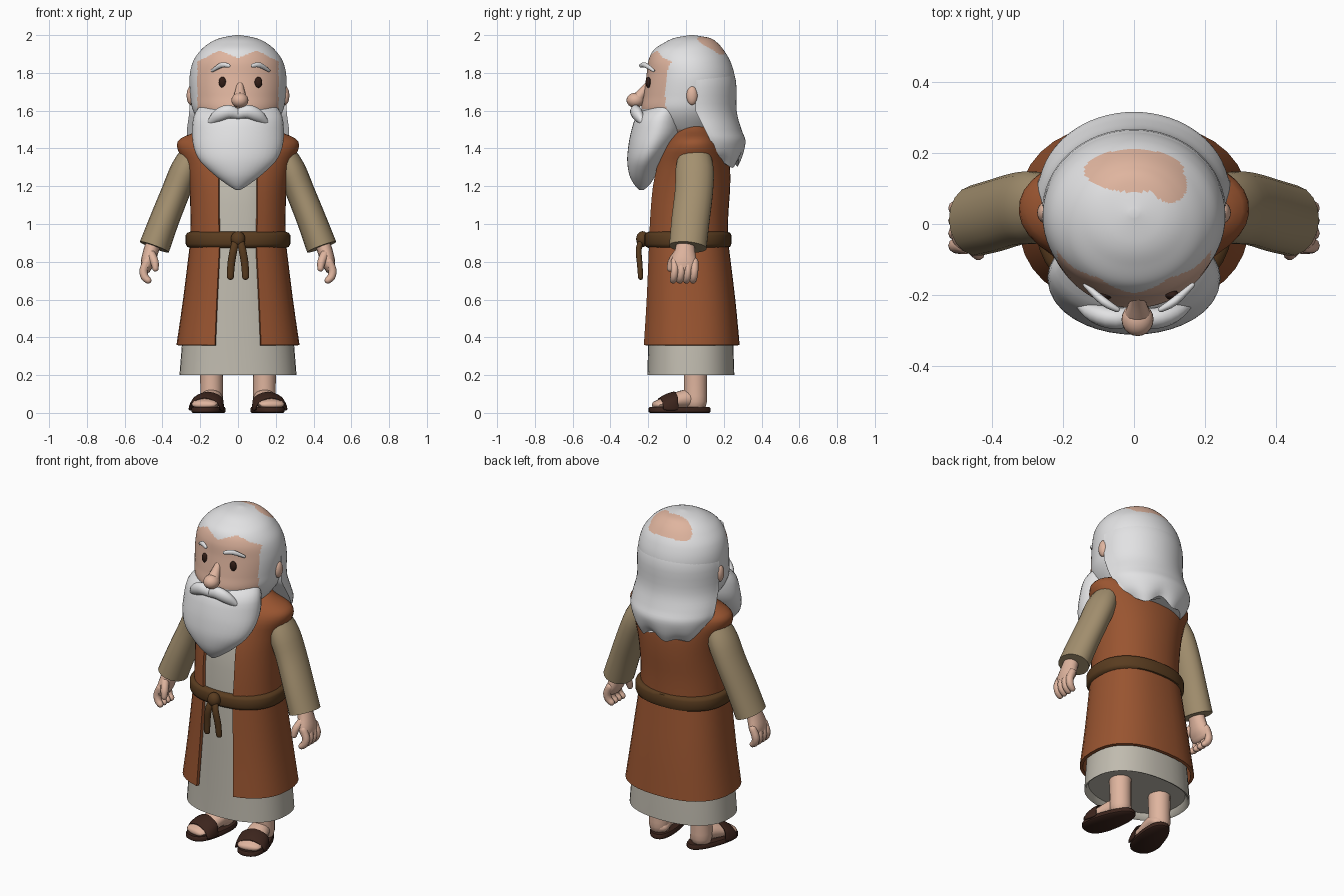
import bpy, bmesh, math
from mathutils import Vector, Matrix

if "Cube" in bpy.data.objects:
    bpy.data.objects.remove(bpy.data.objects["Cube"])


def material(name, rgb):
    m = bpy.data.materials.new(name)
    m.diffuse_color = (*rgb, 1)
    m.use_nodes = True
    m.node_tree.nodes["Principled BSDF"].inputs["Base Color"].default_value = m.diffuse_color
    return m


SKIN = material("skin", (.74, .46, .345))
WHITE = material("white_hair", (.76, .76, .77))
RUST = material("rust_cloth", (.32, .09, .03))
TAN = material("tan_cloth", (.37, .28, .16))
LINEN = material("linen", (.53, .50, .43))
BELT = material("belt_brown", (.10, .045, .014))
SANDAL = material("sandal_brown", (.045, .018, .012))
EYE = material("eye_brown", (.03, .012, .008))


def smooth_path(rows, sub):
    """Catmull-Rom through rows of equal length."""
    out, n = [], len(rows)
    for i in range(n - 1):
        a, b, c, d = rows[max(i - 1, 0)], rows[i], rows[i + 1], rows[min(i + 2, n - 1)]
        for k in range(sub):
            t = k / sub
            out.append([.5 * (2 * q + (r - p) * t + (2 * p - 5 * q + 4 * r - s) * t * t
                              + (3 * q - p - 3 * r + s) * t ** 3)
                        for p, q, r, s in zip(a, b, c, d)])
    out.append(list(rows[-1]))
    return out


def skin_rings(name, rings, mats, closed=True, rule=None, xf=None, solid=0, angle=45):
    """Bridge rings of points into one object."""
    bm = bmesh.new()
    vs = [[bm.verts.new(xf(Vector(p)) if xf else p) for p in r] for r in rings]
    m = len(vs[0])
    for a, b in zip(vs, vs[1:]):
        for j in range(m if closed else m - 1):
            k = (j + 1) % m
            bm.faces.new((a[j], a[k], b[k], b[j]))
    if closed:
        bm.faces.new(vs[0])
        bm.faces.new(vs[-1])
    bmesh.ops.recalc_face_normals(bm, faces=bm.faces[:])
    if rule:
        for f in bm.faces:
            f.material_index = rule(f.calc_center_median())
    me = bpy.data.meshes.new(name)
    bm.to_mesh(me)
    bm.free()
    for mt in mats:
        me.materials.append(mt)
    ob = bpy.data.objects.new(name, me)
    bpy.context.collection.objects.link(ob)
    bpy.ops.object.select_all(action='DESELECT')
    ob.select_set(True)
    bpy.context.view_layer.objects.active = ob
    if solid:
        md = ob.modifiers.new("thickness", 'SOLIDIFY')
        md.thickness, md.offset = solid, 0
        bpy.ops.object.modifier_apply(modifier=md.name)
    bpy.ops.object.shade_smooth_by_angle(angle=math.radians(angle))
    return ob


def loft(name, rows, *mats, seg=32, n=2.0, sub=3, gap=False, **kw):
    """Rows of (z, front y, back y, half width[, front gap])."""
    rings = []
    for row in smooth_path(rows, sub):
        z, yf, yb, rx = row[:4]
        a0 = math.asin((row[4] / rx) ** (n / 2)) if gap else 0
        ring = []
        for j in range(seg + 1 if gap else seg):
            t = -math.pi / 2 + a0 + (2 * math.pi - 2 * a0) * j / seg
            c, s = math.cos(t), math.sin(t)
            ring.append((rx * math.copysign(abs(c) ** (2 / n), c),
                         (yf + yb) / 2 + (yb - yf) / 2 * math.copysign(abs(s) ** (2 / n), s), z))
        rings.append(ring)
    return skin_rings(name, rings, mats, closed=not gap, **kw)


def tube(name, rows, mat, seg=14, sub=3, ref=(0, 1, 0), round_ends=True, **kw):
    """Rows of (x, y, z, half width, half depth along ref)."""
    path = smooth_path(rows, sub)
    pts = [Vector(p[:3]) for p in path]
    ref, rings = Vector(ref), []

    def ring(c, t, w, d):
        u = ref.cross(t).normalized()
        v = t.cross(u)
        return [c + u * w * math.cos(a) + v * d * math.sin(a)
                for a in (2 * math.pi * j / seg for j in range(seg))]

    last = len(path) - 1
    for i, p in enumerate(path):
        t = (pts[min(i + 1, last)] - pts[max(i - 1, 0)]).normalized()
        w, d = p[3:5]
        caps = [math.radians(a) for a in (80, 55, 28)] if round_ends else []
        r = min(w, d)
        if i == 0:
            rings += [ring(pts[i] - t * r * math.sin(a), t, w * math.cos(a), d * math.cos(a)) for a in caps]
        rings.append(ring(pts[i], t, w, d))
        if i == last:
            rings += [ring(pts[i] + t * r * math.sin(a), t, w * math.cos(a), d * math.cos(a))
                      for a in reversed(caps)]
    return skin_rings(name, rings, [mat], **kw)


def ball(name, c, r, mat):
    rows = []
    for i in range(13):
        a = math.pi * (i + .15) / 12.3 - math.pi / 2
        rows.append((c[2] + r[2] * math.sin(a), c[1] - r[1] * math.cos(a),
                     c[1] + r[1] * math.cos(a), r[0] * math.cos(a)))
    return loft(name, rows, mat, seg=20, sub=1, xf=lambda p: p + Vector((c[0], 0, 0)))


# Head: skin face with hairline and bald patch, hair elsewhere
def head_rule(p):
    x = abs(p.x)
    line = 1.88 + .38 * x if x < .1 else 1.918 - .5 * (x - .1)
    face = p.y < -.075 and x < .215 and 1.61 < p.z < line
    bald = p.z > 1.85 and ((p.x / .14) ** 2 + ((p.y - .15) / .06) ** 2 < 1
                           or ((p.x - .1) / .05) ** 2 + ((p.y - .11) / .05) ** 2 < 1)
    return 0 if face or bald or p.z < 1.5 else 1


loft("head", [(1.42, -.08, .12, .10), (1.52, -.2, .2, .19), (1.6, -.235, .25, .238),
              (1.68, -.225, .26, .252), (1.78, -.21, .258, .256), (1.86, -.2, .235, .238),
              (1.92, -.172, .2, .197), (1.96, -.115, .165, .148), (1.985, -.06, .125, .092),
              (2.0, .02, .04, .012)], SKIN, WHITE, seg=144, sub=10, rule=head_rule)


# Long hair falling behind the ears with a ragged hem
def ragged(p):
    p.y = max(p.y, .05 if p.z > 1.6 else .05 + (1.6 - p.z) * .5)
    if p.z < 1.44:
        a = math.atan2(p.x, p.y - .05)
        p.z += (.016 * math.sin(9 * a) + .012 * math.sin(5 * a + 1)) * (1.44 - p.z) / .12
    return p


loft("back_hair", [(1.87, -.19, .222, .22), (1.76, -.2, .264, .256), (1.6, -.2, .268, .258),
                   (1.5, -.16, .294, .27), (1.44, -.12, .315, .265), (1.37, -.04, .302, .228),
                   (1.32, .05, .278, .17)], WHITE, seg=64, sub=4, xf=ragged)

# Beard
loft("beard", [(1.63, -.19, .0, .2), (1.57, -.262, .0, .234), (1.48, -.293, -.01, .243),
               (1.4, -.307, -.06, .233), (1.33, -.311, -.115, .198), (1.26, -.3, -.16, .125),
               (1.21, -.275, -.19, .06), (1.18, -.248, -.225, .012)], WHITE, seg=36, n=1.9)

# Nose
tube("nose_bridge", [(.01, -.198, 1.75, .016, .012), (.01, -.222, 1.71, .024, .022),
                     (.01, -.255, 1.665, .038, .032)], SKIN)
ball("nose_tip", (.01, -.268, 1.655), (.045, .047, .04), SKIN)

for s, side in ((1, "right"), (-1, "left")):
    def flip(p, s=s):
        return Vector((p.x * s, p.y, p.z))

    # Face details
    ball(side + "_eye", (.013 + s * .095, -.2, 1.75), (.02, .014, .029), EYE)
    ball(side + "_ear", (s * .249, .032, 1.68), (.023, .03, .05), SKIN)
    tube(side + "_eyebrow", [(.062, -.24, 1.838, .008, .01), (.1, -.217, 1.842, .012, .014),
                             (.15, -.172, 1.812, .007, .008)], WHITE, ref=(0, 0, 1),
         xf=lambda p, s=s: Vector((p.x * s + .014, p.y, p.z)))
    tube(side + "_moustache", [(-.005, -.255, 1.578, .026, .026), (.05, -.266, 1.595, .036, .03),
                               (.105, -.252, 1.573, .034, .028), (.145, -.23, 1.54, .018, .016)],
         WHITE, xf=flip)

    # Arms
    tube(side + "_sleeve", [(.235, .045, 1.385, .06, .08), (.28, .046, 1.29, .076, .102),
                            (.33, .042, 1.17, .076, .102), (.39, .024, 1.02, .078, .102),
                            (.443, .01, .878, .082, .1)], TAN, seg=18, round_ends=False, xf=flip)
    tube(side + "_hand", [(.442, 0, .92, .04, .046), (.46, -.005, .86, .04, .054),
                          (.477, -.01, .80, .038, .07), (.488, -.01, .765, .028, .068)], SKIN, xf=flip)
    for k in range(4):
        y = -.06 + .035 * k
        tube(f"{side}_finger_{k + 1}", [(.482, y, .80, .022, .021), (.5, y, .755, .022, .021),
                                        (.494, y - .004, .72, .021, .02),
                                        (.476, y - .008, .702, .018, .018)], SKIN, seg=10, xf=flip)
    tube(side + "_thumb", [(.46, -.045, .84, .024, .024), (.442, -.075, .80, .022, .022),
                           (.437, -.085, .765, .017, .017)], SKIN, seg=10, xf=flip)

    # Legs and sandals
    tube(side + "_leg", [(.14, .05, .34, .064, .066), (.14, .05, .18, .06, .062),
                         (.14, .05, .06, .06, .062)], SKIN, seg=18, xf=flip)
    turn = Matrix.Rotation(math.radians(14), 3, 'Z')

    def place(p, s=s):
        q = turn @ p + Vector((.15, -.033, 0))
        return Vector((q.x * s, q.y, q.z))

    def slope(p, f=place):
        return f(p + Vector((0, 0, (p.y + .07) * .4 if p.z > .035 else 0)))

    tube(side + "_foot", [(0, .105, .055, .05, .035), (0, .05, .075, .058, .05),
                          (0, -.03, .062, .066, .042), (0, -.09, .05, .074, .03),
                          (0, -.125, .043, .066, .022)], SKIN, ref=(0, 0, 1), seg=18, xf=place)
    loft(side + "_sole", [(0, -.16, .16, .08), (.006, -.167, .167, .088), (.024, -.167, .167, .088),
                          (.03, -.162, .162, .083)], SANDAL, n=2.4, sub=1,
         xf=lambda p, f=place: f(Vector((p.x * (.9 - .9 * p.y), p.y, p.z))))
    tube(side + "_strap", [(-.084, -.07, .02, .008, .042), (-.07, -.07, .068, .008, .042),
                           (0, -.07, .094, .008, .042), (.07, -.07, .068, .008, .042),
                           (.084, -.07, .02, .008, .042)], SANDAL, xf=slope)

    # Hanging belt ends
    tube(side + "_belt_end", [(.006, -.225, .93, .02, .016), (.022, -.25, .87, .02, .016),
                              (.036, -.245, .79, .02, .015), (.04, -.24, .718, .018, .014)],
         BELT, xf=flip)

# Inner robe with a shallow hollow hem
loft("inner_robe", [(.235, -.185, .235, .285), (.205, -.195, .245, .3), (.2, -.205, .256, .31),
                    (.36, -.2, .25, .297), (.6, -.197, .235, .268), (.88, -.192, .208, .24),
                    (1.1, -.185, .2, .225), (1.25, -.165, .19, .22), (1.37, -.13, .16, .2),
                    (1.46, -.07, .1, .12)], LINEN, n=2.3, sub=1, seg=40)

# Open outer garment
loft("outer_skirt", [(.358, -.225, .275, .317, .12), (.6, -.21, .252, .282, .11),
                     (.9, -.196, .215, .245, .095)], RUST, n=2.4, gap=True, solid=.018)
loft("vest", [(.9, -.2, .212, .245, .095), (1.05, -.195, .215, .243, .1),
              (1.2, -.18, .225, .25, .1), (1.32, -.15, .222, .275, .1),
              (1.4, -.12, .2, .312, .09), (1.445, -.09, .178, .3, .08),
              (1.49, -.055, .14, .2, .06), (1.56, -.02, .1, .12, .04)],
     RUST, n=2.15, gap=True, solid=.018)

# Belt and knot
loft("belt", [(.872, -.195, .215, .25), (.88, -.213, .234, .27), (.895, -.22, .24, .277),
              (.94, -.22, .24, .277), (.953, -.213, .234, .27), (.96, -.195, .215, .25)],
     BELT, n=2.3, sub=1, seg=40)
ball("belt_knot", (0, -.23, .92), (.038, .034, .042), BELT)
